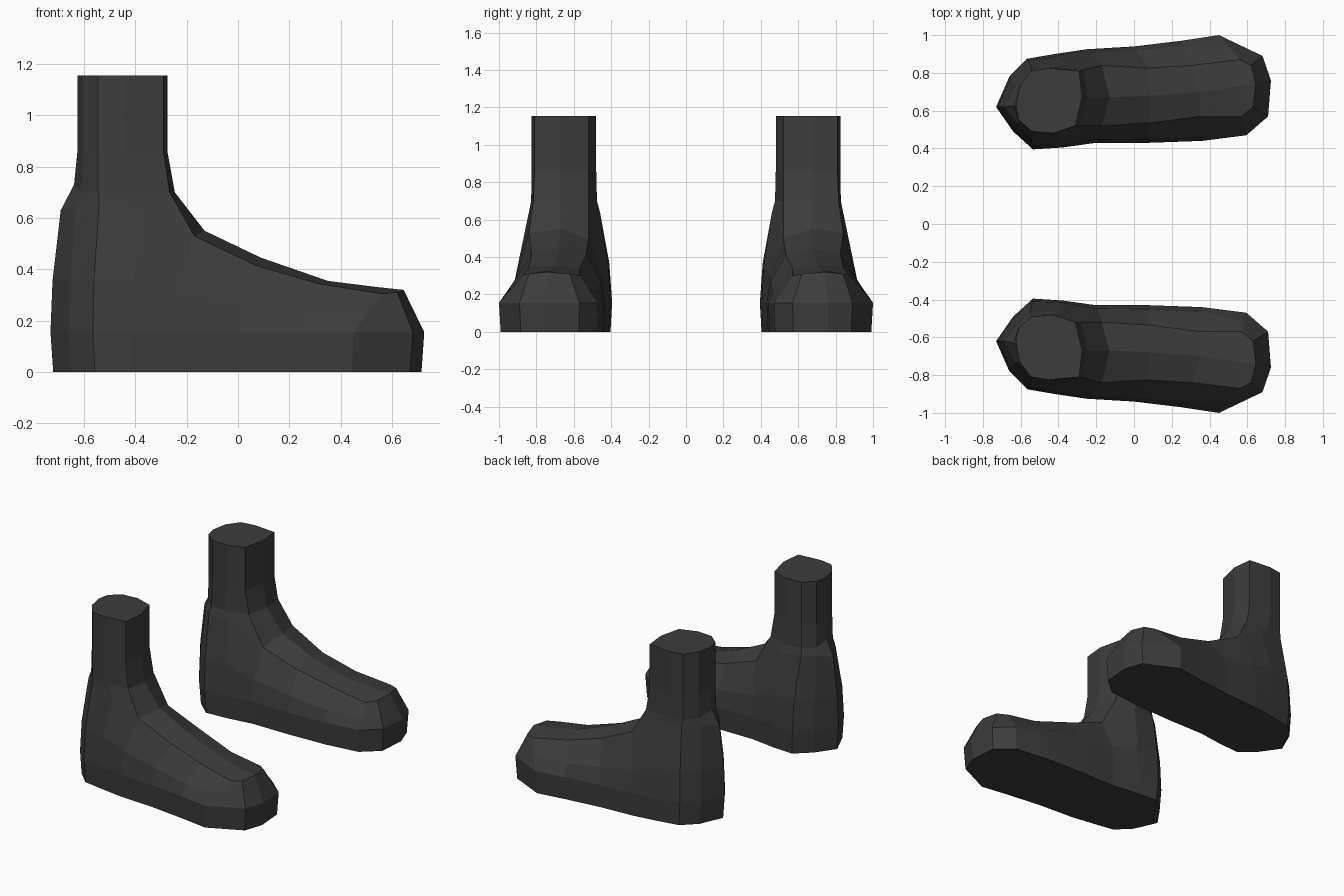
import bpy, bmesh
from mathutils import Vector

if "Cube" in bpy.data.objects:
    bpy.data.objects.remove(bpy.data.objects["Cube"])

# One dark grey for everything
grey = bpy.data.materials.new("dark_grey")
grey.diffuse_color = (0.045, 0.045, 0.045, 1)
grey.use_nodes = True
grey.node_tree.nodes["Principled BSDF"].inputs["Base Color"].default_value = grey.diffuse_color

# Widest foot outline, heel -> inner side -> toes -> outer side
OUTLINE = [(-.73, .62), (-.64, .49), (-.535, .395), (-.38, .405), (-.2, .43), (.08, .43),
           (.36, .44), (.595, .47), (.71, .57), (.725, .76), (.68, .89), (.45, 1.0),
           (.25, .97), (0, .94), (-.25, .925), (-.42, .90), (-.565, .875), (-.66, .78)]
# Shoulder line where the sides turn over the instep and reach the ankle
SHOULDER = [(-.69, .62, .63), (-.62, .53, .65), (-.55, .47, .66), (-.39, .46, .64),
            (-.17, .52, .50), (.08, .535, .41), (.35, .57, .335), (.57, .57, .30),
            (.63, .62, .31), (.645, .74, .32), (.62, .84, .31), (.56, .87, .305),
            (.31, .84, .345), (.07, .825, .415), (-.17, .84, .53), (-.36, .84, .64),
            (-.54, .82, .66), (-.63, .73, .65)]
# Ridge along the top of the foot, ankle to toes
RIDGE = [(-.13, .67, .55), (.09, .68, .445), (.35, .70, .355), (.55, .73, .33)]
# Leg cross-section, starting at the back
LEG = [(-.625, .63), (-.61, .55), (-.54, .49), (-.43, .48), (-.31, .52),
       (-.275, .67), (-.29, .81), (-.45, .825), (-.545, .81), (-.605, .73)]

bm = bmesh.new()


def ring(points):
    return [bm.verts.new(p) for p in points]


def bridge(a, b):
    n = len(a)
    for i in range(n):
        j = (i + 1) % n
        bm.faces.new((a[i], a[j], b[j], b[i]))


def side_point(w, s):
    # rounded heel and flanks, straight slope around the toes
    t, tz = (.5, .5) if w[0] > .4 else (.2, .42)
    return (w[0] + (s[0] - w[0]) * t, w[1] + (s[1] - w[1]) * t, .155 + (s[2] - .155) * tz)


# Foot sides
sole = ring([(x * .985, .69 + (y - .69) * .97, 0) for x, y in OUTLINE])
wide = ring([(x, y, .155) for x, y in OUTLINE])
mid = ring([side_point(w, s) for w, s in zip(OUTLINE, SHOULDER)])
top = ring(SHOULDER)
bm.faces.new(sole[::-1])
for a, b in ((sole, wide), (wide, mid), (mid, top)):
    bridge(a, b)

# Instep and toe top: two strips meeting on the ridge
ridge = ring(RIDGE)
for k in range(3):
    bm.faces.new((top[4 + k], top[5 + k], ridge[k + 1], ridge[k]))
    bm.faces.new((ridge[k], ridge[k + 1], top[13 - k], top[14 - k]))
bm.faces.new((top[7], top[8], top[9], ridge[3]))
bm.faces.new((ridge[3], top[9], top[10], top[11]))

# Ankle and leg
rim = top[:5] + [ridge[0]] + top[14:]
ankle = ring([v.co.lerp(Vector((x, y, 0)), .8).xy.to_3d() + Vector((0, 0, .70))
              for v, (x, y) in zip(rim, LEG)])
ankle[0].co.z = .73
shin = ring([(x, y, .86) for x, y in LEG])
leg_top = ring([(x, y, 1.155) for x, y in LEG])
for a, b in ((rim, ankle), (ankle, shin), (shin, leg_top)):
    bridge(a, b)
bm.faces.new(leg_top)
bmesh.ops.recalc_face_normals(bm, faces=bm.faces[:])

mesh = bpy.data.meshes.new("feet")
bm.to_mesh(mesh)
bm.free()
mesh.materials.append(grey)
feet = bpy.data.objects.new("feet", mesh)
bpy.context.collection.objects.link(feet)

# Second foot mirrored across the centre
mirror = feet.modifiers.new("other_foot", 'MIRROR')
mirror.use_axis = (False, True, False)
mirror.use_mirror_merge = False
